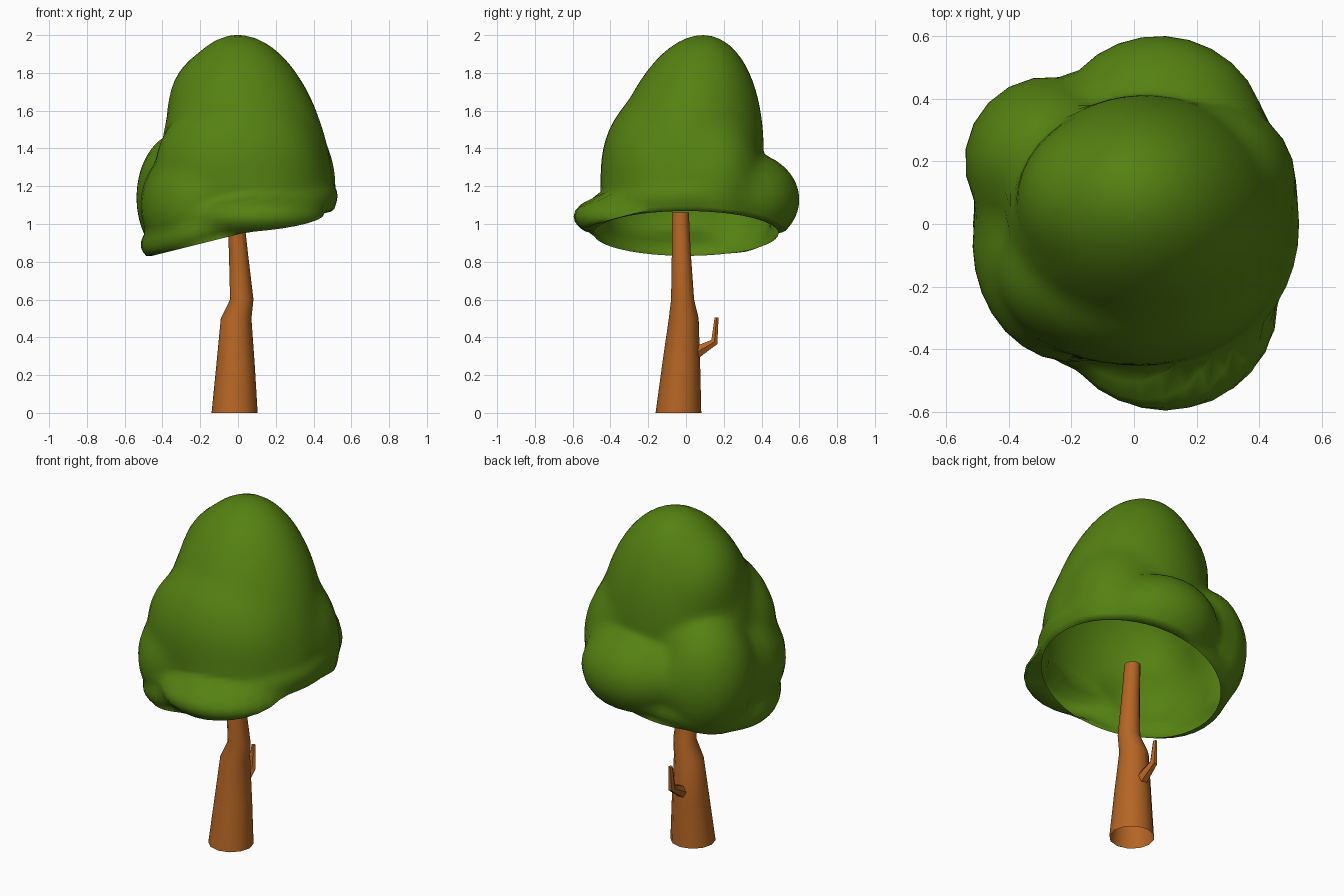
import bpy, bmesh, math
from mathutils import Vector

if "Cube" in bpy.data.objects:
    bpy.data.objects.remove(bpy.data.objects["Cube"])


def material(name, rgb):
    m = bpy.data.materials.new(name)
    m.diffuse_color = (*rgb, 1)
    m.use_nodes = True
    m.node_tree.nodes["Principled BSDF"].inputs["Base Color"].default_value = m.diffuse_color
    return m


green = material("leaf green", (0.09, 0.22, 0.006))
brown = material("bark brown", (0.46, 0.13, 0.018))


def loft(name, rings, mat, tip=None, cap=False, angle=50):
    """Skin a list of closed rings; optionally close to a tip point or cap the end."""
    bm = bmesh.new()
    rows = [[bm.verts.new(p) for p in r] for r in rings]
    n = len(rows[0])
    for a, b in zip(rows, rows[1:]):
        for i in range(n):
            j = (i + 1) % n
            bm.faces.new((a[i], a[j], b[j], b[i]))
    if tip is not None:
        t = bm.verts.new(tip)
        for i in range(n):
            bm.faces.new((rows[-1][i], rows[-1][(i + 1) % n], t))
    if cap:
        bm.faces.new(rows[-1])
    me = bpy.data.meshes.new(name)
    bm.to_mesh(me)
    bm.free()
    me.materials.append(mat)
    ob = bpy.data.objects.new(name, me)
    bpy.context.collection.objects.link(ob)
    bpy.ops.object.select_all(action='DESELECT')
    ob.select_set(True)
    bpy.context.view_layer.objects.active = ob
    bpy.ops.object.shade_smooth_by_angle(angle=math.radians(angle))
    return ob


# Canopy: soft outer envelope of a leaning dome, a tilted skirt and several lumps
C = Vector((0, 0, 1.22))
TILT = 0.25


def hit(d, center, radii, lean=(0, 0), tilt=0):
    """Far distance from C along d to a sheared ellipsoid (0 when missed)."""
    def unit(v):
        z = v.z - tilt * v.x
        return Vector(((v.x - lean[0] * z) / radii[0],
                       (v.y - lean[1] * z) / radii[1], z / radii[2]))
    o, u = unit(C - Vector(center)), unit(d)
    a, b, c = u.dot(u), o.dot(u), o.dot(o) - 1
    disc = b * b - a * c
    return max(0, (math.sqrt(disc) - b) / a) if disc >= 0 else 0


LUMPS = [
    ((0.10, -0.25, 1.04), (0.36, 0.345, 0.14)),    # front lip
    ((0.08, 0.28, 1.13), (0.34, 0.32, 0.26)),      # back
    ((-0.27, 0.20, 1.14), (0.27, 0.27, 0.36)),     # back left
    ((-0.13, 0.08, 1.60), (0.24, 0.25, 0.31)),     # upper left shoulder
    ((0.0, -0.15, 1.28), (0.44, 0.30, 0.42)),      # front fullness
    ((0.20, 0.14, 1.20), (0.315, 0.27, 0.42)),     # back right fullness
    ((-0.20, -0.06, 1.10), (0.315, 0.38, 0.34)),   # left flank
]


def radius(d):
    base = (0.05, -0.03, 1.15)
    r = hit(d, base, (0.46, 0.425, 0.85), (-0.06, 0.14))
    if C.z + r * d.z < base[2]:
        r = hit(d, base, (0.46, 0.425, 0.5))
    others = [hit(d, c, s) for c, s in LUMPS]
    others.append(hit(d, (0.005, 0, 1.02), (0.52, 0.5, 0.2), tilt=TILT))
    k = 0.03
    for s in sorted(others):                       # soft maximum
        h = max(0, k - abs(r - s)) / k
        r = max(r, s) + h * h * k / 4
    return r


SEG, RINGS = 48, 40
rings = [[] for _ in range(RINGS)]
for i in range(SEG):
    t = 2 * math.pi * i / SEG
    x, y = 0.02 + 0.475 * math.cos(t), 0.49 * math.sin(t)
    rim = Vector((x, y, 0.945 + TILT * x))
    az = math.atan2(y, x)
    low = math.atan2(rim.z - C.z, math.hypot(x, y))
    rings[0].append(rim)
    for k in range(1, RINGS):
        e = low + (math.pi / 2 - low) * (k / RINGS) ** 1.15
        d = Vector((math.cos(e) * math.cos(az), math.cos(e) * math.sin(az), math.sin(e)))
        rings[k].append(C + d * radius(d))
up = Vector((0, 0, 1))
loft("leaf_canopy", rings, green, tip=C + up * radius(up), angle=70)

# Trunk: open tapered tube with a kink
N = 12
trunk = [(0, -0.018, -0.04, 0.122, 0.121), (0.25, -0.013, -0.026, 0.102, 0.101),
         (0.5, -0.01, -0.012, 0.081, 0.079), (0.6, 0.02, -0.018, 0.062, 0.061),
         (0.85, 0.002, -0.025, 0.05, 0.05), (1.06, -0.014, -0.03, 0.043, 0.045)]
loft("trunk", [[Vector((x + a * math.cos(2 * math.pi * i / N),
                        y + b * math.sin(2 * math.pi * i / N), z))
                for i in range(N)] for z, x, y, a, b in trunk], brown)

# Branch stub: bent twig on the back of the trunk
twig = [(0.03, 0.30, 0.038, 120), (0.075, 0.332, 0.033, 120),
        (0.15, 0.375, 0.022, 145), (0.162, 0.505, 0.012, 175)]
M = 6
rings = []
for y, z, r, ang in twig:
    a = math.radians(ang)
    side = Vector((0, -math.cos(a - math.pi), -math.sin(a - math.pi)))
    rings.append([Vector((-0.012, y, z)) + r * (math.cos(2 * math.pi * i / M) * Vector((1, 0, 0))
                  + math.sin(2 * math.pi * i / M) * side) for i in range(M)])
loft("branch_stub", rings, brown, cap=True)
